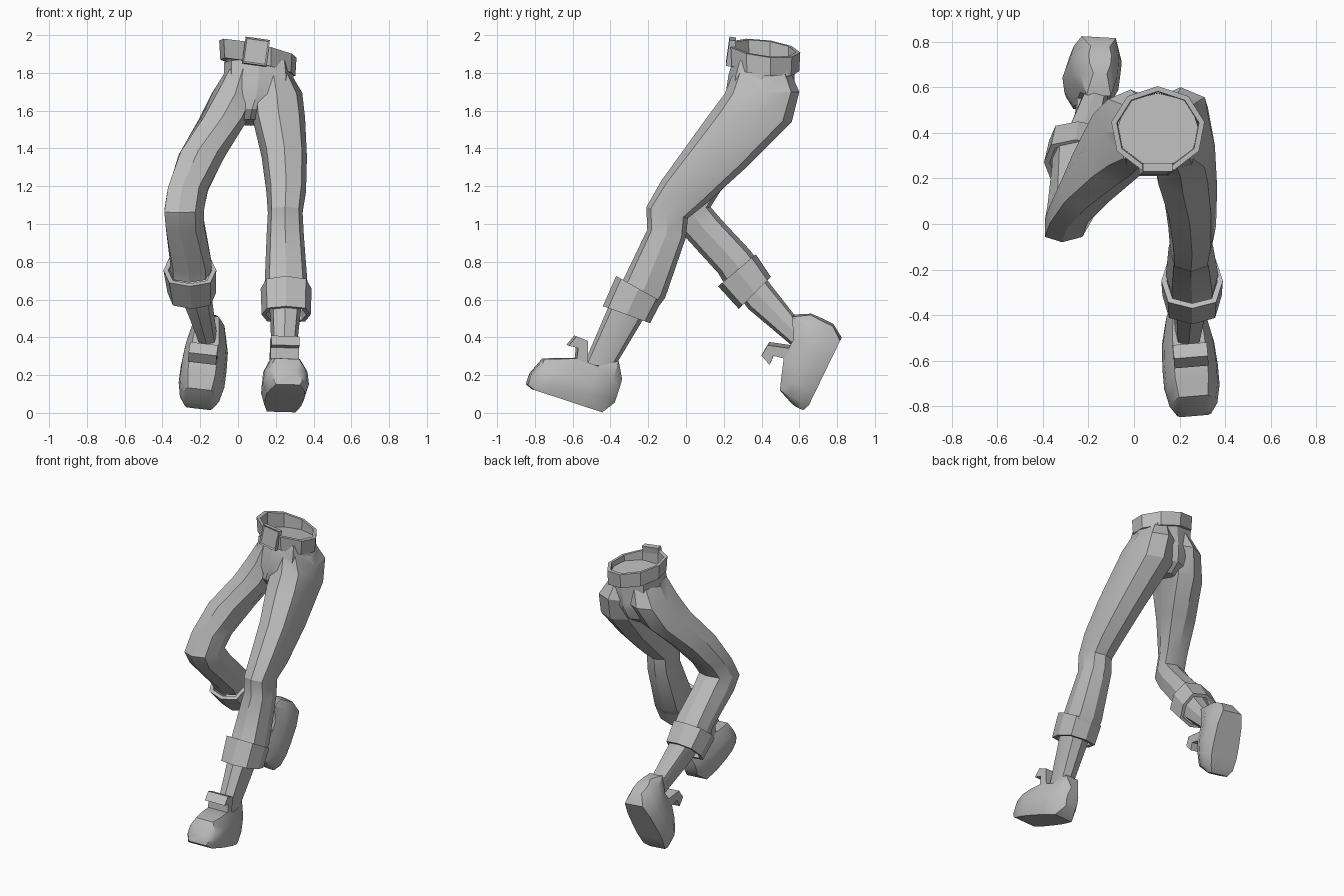
import bpy, bmesh, math
from mathutils import Vector, Matrix

cube = bpy.data.objects.get("Cube")
if cube:
    bpy.data.objects.remove(cube, do_unlink=True)

grey = bpy.data.materials.new("plain grey")
grey.use_nodes = True
COLOUR = (0.5, 0.5, 0.5, 1)
grey.diffuse_color = COLOUR
grey.node_tree.nodes["Principled BSDF"].inputs["Base Color"].default_value = COLOUR


def shade(obj, angle):
    bpy.ops.object.select_all(action='DESELECT')
    obj.select_set(True)
    bpy.context.view_layer.objects.active = obj
    bpy.ops.object.shade_smooth_by_angle(angle=math.radians(angle))


def finish(name, bm, angle=28):
    bmesh.ops.recalc_face_normals(bm, faces=bm.faces)
    mesh = bpy.data.meshes.new(name)
    bm.to_mesh(mesh)
    bm.free()
    obj = bpy.data.objects.new(name, mesh)
    bpy.context.collection.objects.link(obj)
    mesh.materials.append(grey)
    shade(obj, angle)
    return obj


def loft(name, rings, closed=False, angle=28):
    """Skin rings of points; cap the ends, or join last to first."""
    bm = bmesh.new()
    loops = [[bm.verts.new(p) for p in ring] for ring in rings]
    n = len(loops[0])
    pairs = list(zip(loops, loops[1:]))
    if closed:
        pairs.append((loops[-1], loops[0]))
    else:
        bm.faces.new(loops[0])
        bm.faces.new(loops[-1])
    for a, b in pairs:
        for i in range(n):
            j = (i + 1) % n
            bm.faces.new((a[i], a[j], b[j], b[i]))
    return finish(name, bm, angle)


def section(yf, zf, yb, zb, x, w, lean=0, scale=1):
    """Eight-sided ring through a front and a back point, w wide each way in x."""
    mid = Vector((x, (yf + yb) / 2, (zf + zb) / 2))
    depth = Vector((lean, (yf - yb) / 2, (zf - zb) / 2)) * scale
    side = Vector((w * scale, 0, 0))
    ring = []
    for i in range(8):
        a = math.tau * i / 8
        bulge = 1.1 if i % 2 else 1
        ring.append(mid + (side * math.cos(a) + depth * math.sin(a)) * bulge)
    return ring


def limb(name, rows):
    return loft(name, [section(*r) for r in rows])


def cuff(name, top, bottom):
    shapes = [(top, 0.82), (top, 1), (bottom, 1), (bottom, 0.82)]
    return loft(name, [section(*r, scale=s) for r, s in shapes], closed=True, angle=20)


# Seat of the trousers
trousers = limb("trousers", [
    (0.25, 1.87, 0.575, 1.84, 0.105, 0.18),
    (0.225, 1.79, 0.575, 1.77, 0.11, 0.185),
    (0.21, 1.69, 0.575, 1.66, 0.10, 0.19),
    (0.21, 1.61, 0.54, 1.57, 0.075, 0.11),
    (0.25, 1.555, 0.46, 1.52, 0.065, 0.05)])

# Forward leg: thigh, knee and calf
left_leg = limb("left_trouser_leg", [
    (0.255, 1.81, 0.555, 1.80, 0.185, 0.09),
    (0.205, 1.69, 0.60, 1.70, 0.205, 0.135),
    (0.13, 1.59, 0.56, 1.54, 0.215, 0.14),
    (0.00, 1.41, 0.32, 1.30, 0.245, 0.12),
    (-0.13, 1.23, 0.11, 1.11, 0.255, 0.105),
    (-0.21, 1.09, 0.01, 1.03, 0.25, 0.092),
    (-0.205, 0.97, 0.00, 0.93, 0.25, 0.098),
    (-0.33, 0.71, -0.11, 0.61, 0.255, 0.115),
    (-0.355, 0.67, -0.14, 0.57, 0.255, 0.11)])

# Trailing leg, knee turned outward
right_leg = limb("right_trouser_leg", [
    (0.255, 1.82, 0.555, 1.80, 0.025, 0.09),
    (0.215, 1.69, 0.59, 1.69, -0.015, 0.125),
    (0.17, 1.57, 0.52, 1.53, -0.08, 0.13),
    (0.07, 1.39, 0.33, 1.34, -0.19, 0.125, -0.02),
    (-0.02, 1.20, 0.18, 1.17, -0.265, 0.105, -0.03),
    (-0.08, 1.06, 0.13, 1.09, -0.285, 0.105, -0.03),
    (-0.03, 0.96, 0.19, 1.02, -0.28, 0.1, -0.03),
    (0.17, 0.74, 0.34, 0.86, -0.25, 0.11, -0.01),
    (0.2, 0.69, 0.37, 0.82, -0.25, 0.11, -0.01)])

# Sew both legs to the seat as a single skin
for leg in (left_leg, right_leg):
    seam = trousers.modifiers.new("seam", 'BOOLEAN')
    seam.operation = 'UNION'
    seam.solver = 'EXACT'
    seam.object = leg
    bpy.context.view_layer.objects.active = trousers
    bpy.ops.object.modifier_apply(modifier=seam.name)
    bpy.data.objects.remove(leg, do_unlink=True)
shade(trousers, 32)

# Rolled cuffs
cuff("left_cuff", (-0.37, 0.725, -0.13, 0.59, 0.255, 0.135),
     (-0.44, 0.565, -0.19, 0.475, 0.255, 0.13))
cuff("right_cuff", (0.17, 0.67, 0.37, 0.84, -0.255, 0.14),
     (0.28, 0.55, 0.45, 0.72, -0.245, 0.128))

# Ankles
limb("left_ankle", [(-0.38, 0.63, -0.18, 0.55, 0.25, 0.09),
                    (-0.42, 0.54, -0.23, 0.49, 0.25, 0.08),
                    (-0.54, 0.26, -0.38, 0.24, 0.24, 0.06)])
limb("right_ankle", [(0.27, 0.63, 0.39, 0.76, -0.235, 0.09),
                     (0.33, 0.55, 0.44, 0.69, -0.22, 0.08),
                     (0.58, 0.34, 0.62, 0.46, -0.16, 0.05)])


def shoe(side, heel, forward):
    """Shoe along the sole line: stations of length, bottom, top, half width."""
    f = Vector(forward).normalized()
    s = Vector((1, 0, 0))
    s = (s - f * f.dot(s)).normalized()
    u = s.cross(f)
    if u.z < 0:
        u = -u

    def place(along, across, up):
        return Vector(heel) + f * along + s * across + u * up

    half = [(0.84, 0), (1, 0.3), (0.93, 0.65), (0.6, 1)]
    outline = half + [(-a, b) for a, b in reversed(half)]
    stations = [(-0.05, 0.07, 0.2, 0.05), (0, 0, 0.285, 0.09),
                (0.1, 0, 0.225, 0.115), (0.21, 0, 0.23, 0.122),
                (0.3, 0, 0.2, 0.122), (0.38, 0, 0.172, 0.105),
                (0.42, 0.015, 0.08, 0.075)]
    loft(side + "_shoe", [[place(t, a * w, lo + b * (hi - lo)) for a, b in outline]
                          for t, lo, hi, w in stations], angle=38)
    # Tongue standing on the instep, its tip hooked forward
    tongue = [(0.14, 0.18), (0.19, 0.335), (0.255, 0.34),
              (0.28, 0.28), (0.228, 0.283), (0.21, 0.2)]
    loft(side + "_shoe_tongue",
         [[place(t, x, h) for t, h in tongue] for x in (-0.075, 0.075)], angle=20)


shoe("left", (0.228, -0.45, 0.005), (0.035, -0.38, 0.125))
shoe("right", (-0.155, 0.82, 0.39), (-0.05, -0.17, -0.35))


# Belt: a tilted, hollow nine-sided band
def belt_ring(scale, drop):
    ring = []
    for i in range(9):
        a = math.tau * (i + 0.25) / 9
        dx, dy = 0.208 * scale * math.cos(a), 0.19 * scale * math.sin(a)
        ring.append((0.105 + dx, 0.415 + dy, 1.93 - 0.22 * dx - 0.12 * dy - drop))
    return ring


loft("belt", [belt_ring(0.88, 0), belt_ring(1, 0), belt_ring(0.97, 0.1),
              belt_ring(0.86, 0.1)], closed=True, angle=20)

# Buckle plate with a recessed face
bm = bmesh.new()
bmesh.ops.create_cube(bm, size=1)
bmesh.ops.scale(bm, vec=(0.13, 0.035, 0.14), verts=bm.verts)
bm.normal_update()
front = [face for face in bm.faces if face.normal.y < -0.9]
bmesh.ops.inset_region(bm, faces=front, thickness=0.012)
bmesh.ops.translate(bm, vec=(0, 0.006, 0), verts=front[0].verts)
turn = Matrix.Rotation(math.radians(8), 4, 'Y') @ Matrix.Rotation(math.radians(-8), 4, 'X')
bmesh.ops.transform(bm, matrix=Matrix.Translation((0.095, 0.238, 1.912)) @ turn, verts=bm.verts)
finish("belt_buckle", bm)
